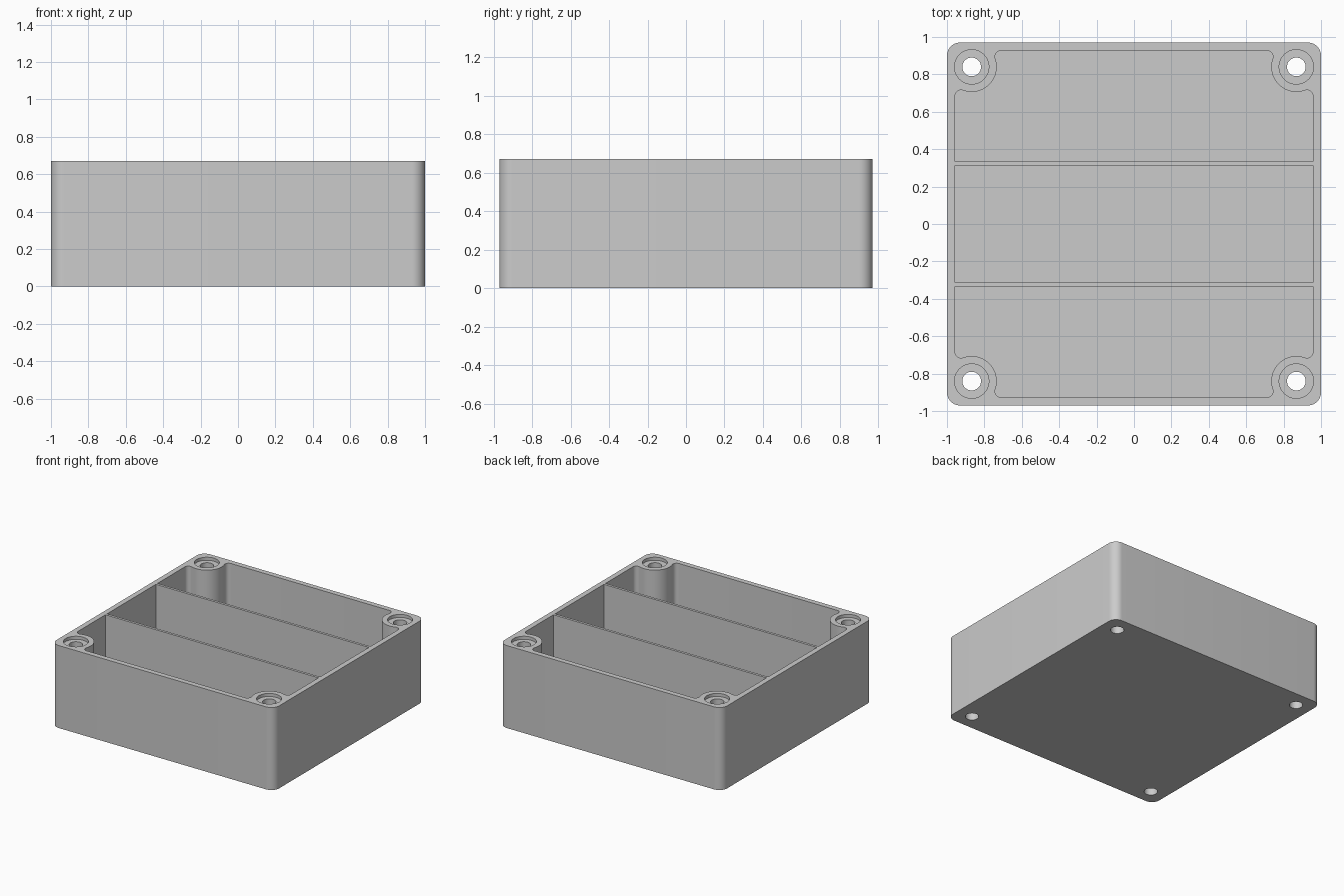
import bpy, bmesh
from math import sin, cos, atan2, sqrt, pi, radians

cube = bpy.data.objects.get("Cube")
if cube:
    bpy.data.objects.remove(cube, do_unlink=True)

# Main dimensions
HALF_X, HALF_Y, HEIGHT = 1.0, 0.97, 0.67
WALL, FLOOR = 0.043, 0.043
CORNER_R = 0.07
IN_X, IN_Y = HALF_X - WALL, HALF_Y - WALL
HOLE_X, HOLE_Y = 0.868, 0.84
HOLE_R, BORE_R, BOSS_R = 0.05, 0.092, 0.134
BORE_DEPTH = 0.025
FILLET = 0.032
DIV_IN, DIV_OUT = 0.313, 0.334

grey = bpy.data.materials.new("light grey plastic")
grey.use_nodes = True
colour = (0.6, 0.6, 0.6, 1)
grey.diffuse_color = colour
grey.node_tree.nodes["Principled BSDF"].inputs["Base Color"].default_value = colour


def arc(cx, cy, r, a0, a1, n):
    """Points along an arc from angle a0 to a1."""
    return [(cx + r * cos(a0 + (a1 - a0) * i / n),
             cy + r * sin(a0 + (a1 - a0) * i / n)) for i in range(n + 1)]


def circle(cx, cy, r, n=48):
    return arc(cx, cy, r, 0, 2 * pi, n)[:-1]


def prism(name, points, z0, z1):
    """Extrude a flat outline from z0 to z1."""
    bm = bmesh.new()
    face = bm.faces.new([bm.verts.new((x, y, z0)) for x, y in points])
    top = bmesh.ops.extrude_face_region(bm, geom=[face])["geom"]
    bmesh.ops.translate(bm, vec=(0, 0, z1 - z0),
                        verts=[v for v in top if isinstance(v, bmesh.types.BMVert)])
    bmesh.ops.recalc_face_normals(bm, faces=bm.faces)
    mesh = bpy.data.meshes.new(name)
    bm.to_mesh(mesh)
    bm.free()
    mesh.materials.append(grey)
    obj = bpy.data.objects.new(name, mesh)
    bpy.context.collection.objects.link(obj)
    return obj


def cut(body, cutter):
    """Subtract the cutter and discard it."""
    cutter.hide_render = True
    mod = body.modifiers.new("cut", "BOOLEAN")
    mod.operation, mod.solver, mod.object = "DIFFERENCE", "EXACT", cutter
    bpy.context.view_layer.objects.active = body
    bpy.ops.object.modifier_apply(modifier=mod.name)
    bpy.data.objects.remove(cutter, do_unlink=True)


# Outer block with rounded vertical corners
outline = []
for i, (sx, sy) in enumerate([(1, 1), (-1, 1), (-1, -1), (1, -1)]):
    outline += arc(sx * (HALF_X - CORNER_R), sy * (HALF_Y - CORNER_R),
                   CORNER_R, i * pi / 2, (i + 1) * pi / 2, 12)
box = prism("enclosure_box", outline, 0, HEIGHT)

# Pocket corner: fillet off the side wall, around the screw boss, fillet into the end wall
reach = BOSS_R + FILLET
dx = IN_X - FILLET - HOLE_X
dy = IN_Y - FILLET - HOLE_Y
side_y = HOLE_Y - sqrt(reach ** 2 - dx ** 2)
end_x = HOLE_X - sqrt(reach ** 2 - dy ** 2)
a_side = atan2(HOLE_Y - side_y, -dx)
a_end = atan2(dy, end_x - HOLE_X)
corner = arc(IN_X - FILLET, side_y, FILLET, 0, a_side, 10)
corner += arc(HOLE_X, HOLE_Y, BOSS_R, a_side + pi, a_end, 24)[1:-1]
corner += arc(end_x, IN_Y - FILLET, FILLET, a_end - pi, pi / 2, 10)
end_pocket = [(-IN_X, DIV_OUT), (IN_X, DIV_OUT)] + corner
end_pocket += [(-x, y) for x, y in reversed(corner)]

# Three compartments, leaving two thin dividers
TOP = HEIGHT + 0.1
cut(box, prism("back_pocket", end_pocket, FLOOR, TOP))
cut(box, prism("front_pocket", [(x, -y) for x, y in reversed(end_pocket)], FLOOR, TOP))
cut(box, prism("middle_pocket", [(-IN_X, -DIV_IN), (IN_X, -DIV_IN),
                                 (IN_X, DIV_IN), (-IN_X, DIV_IN)], FLOOR, TOP))

# Counterbored screw holes in the four bosses
for sx in (-1, 1):
    for sy in (-1, 1):
        x, y = sx * HOLE_X, sy * HOLE_Y
        cut(box, prism("counterbore", circle(x, y, BORE_R), HEIGHT - BORE_DEPTH, TOP))
        cut(box, prism("screw_hole", circle(x, y, HOLE_R), -0.1, TOP))

# Smooth the curved walls, keep the edges crisp
bpy.ops.object.select_all(action="DESELECT")
box.select_set(True)
bpy.context.view_layer.objects.active = box
bpy.ops.object.shade_smooth_by_angle(angle=radians(30))
